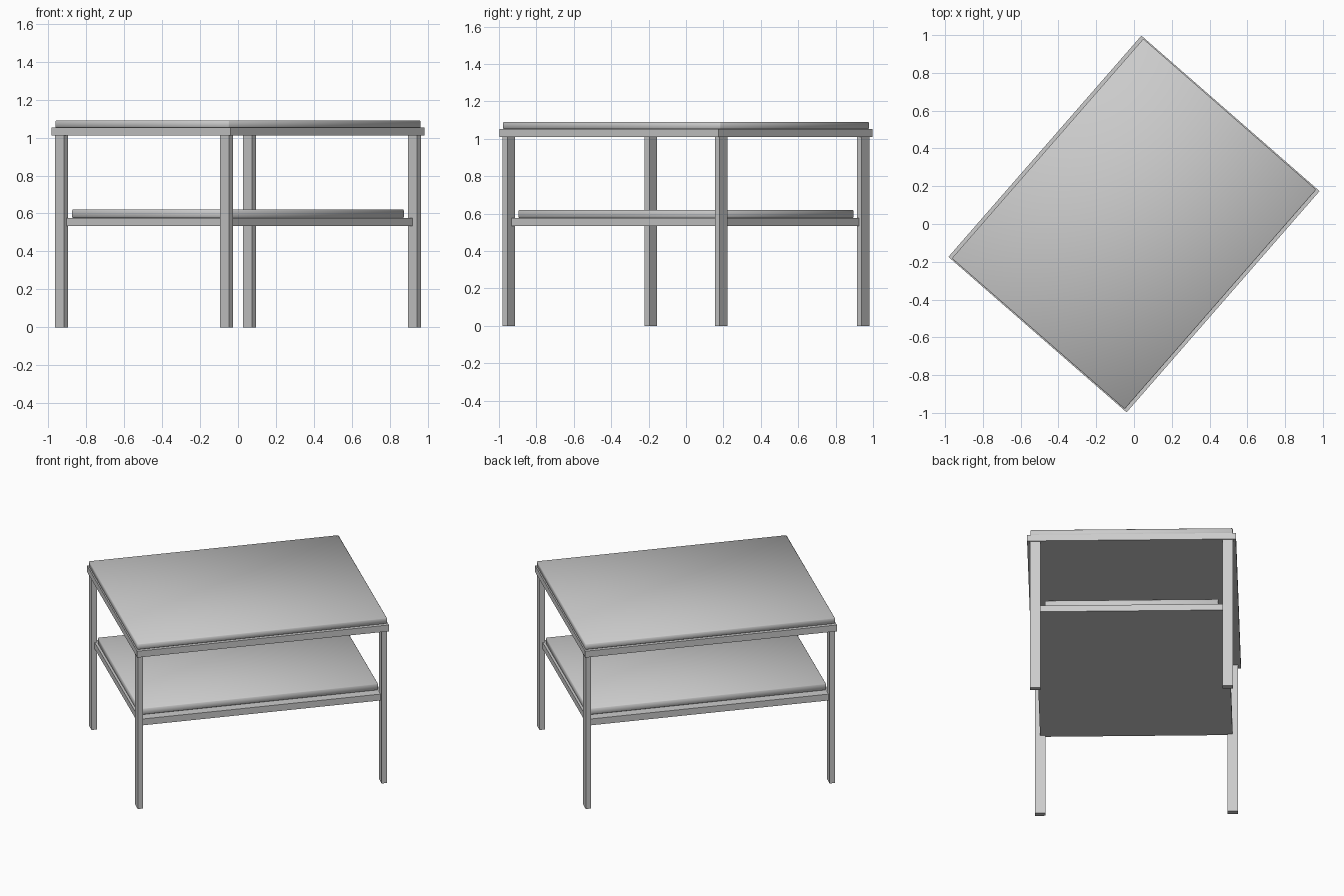
import bpy, bmesh
from math import radians
from mathutils import Matrix

if "Cube" in bpy.data.objects:
    bpy.data.objects.remove(bpy.data.objects["Cube"])

# the whole table is turned about z
TURN = Matrix.Rotation(radians(48.9), 4, 'Z')


def box(name, cx, cy, hx, hy, z0, z1, soft=0.0):
    bm = bmesh.new()
    bmesh.ops.create_cube(bm, size=1.0)
    bm.transform(Matrix.Translation((cx, cy, (z0 + z1) / 2))
                 @ Matrix.Diagonal((2 * hx, 2 * hy, z1 - z0, 1)))
    if soft:
        bmesh.ops.bevel(bm, geom=bm.edges[:], offset=soft, segments=1, affect='EDGES')
        for f in bm.faces:
            f.smooth = True
    bm.transform(TURN)
    mesh = bpy.data.meshes.new(name)
    bm.to_mesh(mesh)
    bm.free()
    obj = bpy.data.objects.new(name, mesh)
    bpy.context.collection.objects.link(obj)
    return obj


# table top: frame slab with a softly shaded panel on it
box("top_frame", 0, 0, 0.777, 0.626, 1.01, 1.052)
box("top_panel", 0, 0, 0.771, 0.607, 1.052, 1.09, soft=0.004)

# lower shelf: same build, set between the legs
box("shelf_frame", 0, 0, 0.75, 0.577, 0.535, 0.577)
box("shelf_panel", 0, 0, 0.737, 0.52, 0.577, 0.62, soft=0.004)

# four flat legs
for sx, end in ((-1, "front"), (1, "back")):
    for sy, side in ((-1, "right"), (1, "left")):
        box(f"{end}_{side}_leg", sx * 0.753, sy * 0.577, 0.0165, 0.0315, 0, 1.01)
